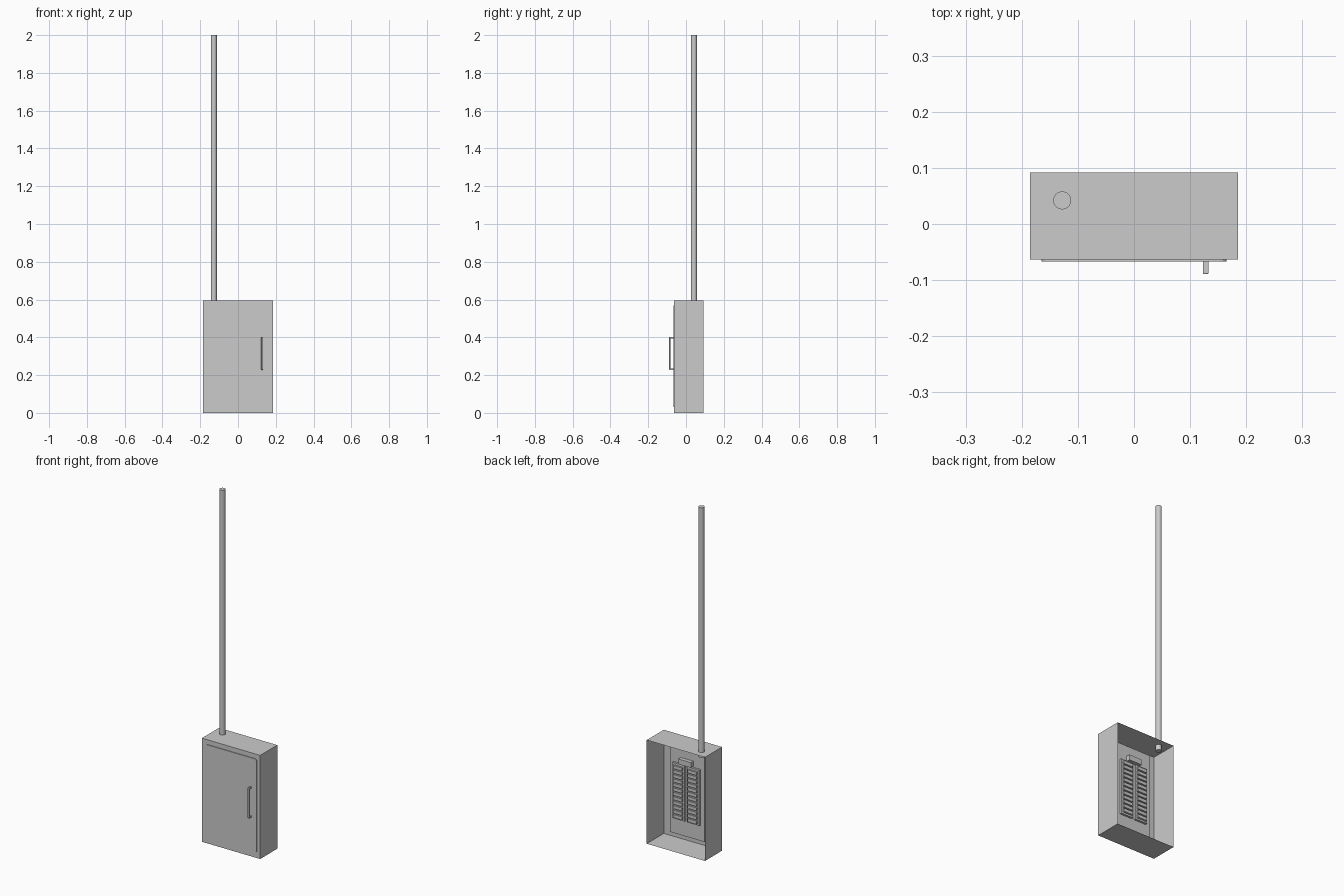
import bpy, bmesh, math
from mathutils import Matrix, Vector

if "Cube" in bpy.data.objects:
    bpy.data.objects.remove(bpy.data.objects["Cube"])


def finish(name, bm):
    me = bpy.data.meshes.new(name)
    bm.to_mesh(me)
    bm.free()
    ob = bpy.data.objects.new(name, me)
    bpy.context.collection.objects.link(ob)
    return ob


def add_box(bm, lo, hi):
    lo, hi = Vector(lo), Vector(hi)
    m = Matrix.Translation((lo + hi) / 2) @ Matrix.Diagonal((*(hi - lo), 1))
    return bmesh.ops.create_cube(bm, size=1, matrix=m)["verts"]


def box(name, lo, hi, bevel=0, axis=None, open_back=False):
    bm = bmesh.new()
    add_box(bm, lo, hi)
    if bevel:
        edges = [e for e in bm.edges if axis is None or
                 abs((e.verts[0].co - e.verts[1].co).normalized()[axis]) > 0.9]
        bmesh.ops.bevel(bm, geom=edges, offset=bevel, segments=3, profile=0.5, affect='EDGES')
    if open_back:
        bm.normal_update()
        bmesh.ops.delete(bm, geom=[f for f in bm.faces if f.normal.y > 0.9], context='FACES')
    return finish(name, bm)


def cylinder(name, x, y, z0, z1, r, n=24):
    bm = bmesh.new()
    bmesh.ops.create_cone(bm, cap_ends=True, segments=n, radius1=r, radius2=r, depth=z1 - z0,
                          matrix=Matrix.Translation((x, y, (z0 + z1) / 2)))
    ob = finish(name, bm)
    bpy.context.view_layer.objects.active = ob
    ob.select_set(True)
    bpy.ops.object.shade_smooth_by_angle(angle=math.radians(35))
    ob.select_set(False)
    return ob


# Cabinet shell, open at the back
box("cabinet_shell", (-0.185, -0.063, 0), (0.185, 0.092, 0.595), open_back=True)

# Door with rounded corners
box("door", (-0.165, -0.067, 0.032), (0.165, -0.058, 0.568), 0.012, 1)

# Door handle: a grip on two posts
box("handle_grip", (0.123, -0.089, 0.228), (0.133, -0.083, 0.402), 0.002)
for i, z in enumerate((0.228, 0.394)):
    box(f"handle_post_{i}", (0.123, -0.086, z), (0.133, -0.062, z + 0.008))

# Conduit entering through the cabinet top
cylinder("conduit", -0.128, 0.042, 0.565, 2.0, 0.016)

# Breaker panel, seen through the open back
box("panel_plate", (-0.11, -0.02, 0.05), (0.11, -0.01, 0.555))
box("main_breaker", (-0.04, -0.01, 0.465), (0.04, 0.012, 0.495))
for side, s in (("left", -1), ("right", 1)):
    x0, x1 = sorted((s * 0.008, s * 0.085))
    box(f"breaker_bank_{side}", (x0, -0.01, 0.14), (x1, 0.002, 0.46))
    bm = bmesh.new()
    for i in range(12):
        z = 0.150 + i * 0.0255
        add_box(bm, (x0 + 0.01, 0.002, z), (x1 - 0.01, 0.012, z + 0.018))
    finish(f"breaker_switches_{side}", bm)
